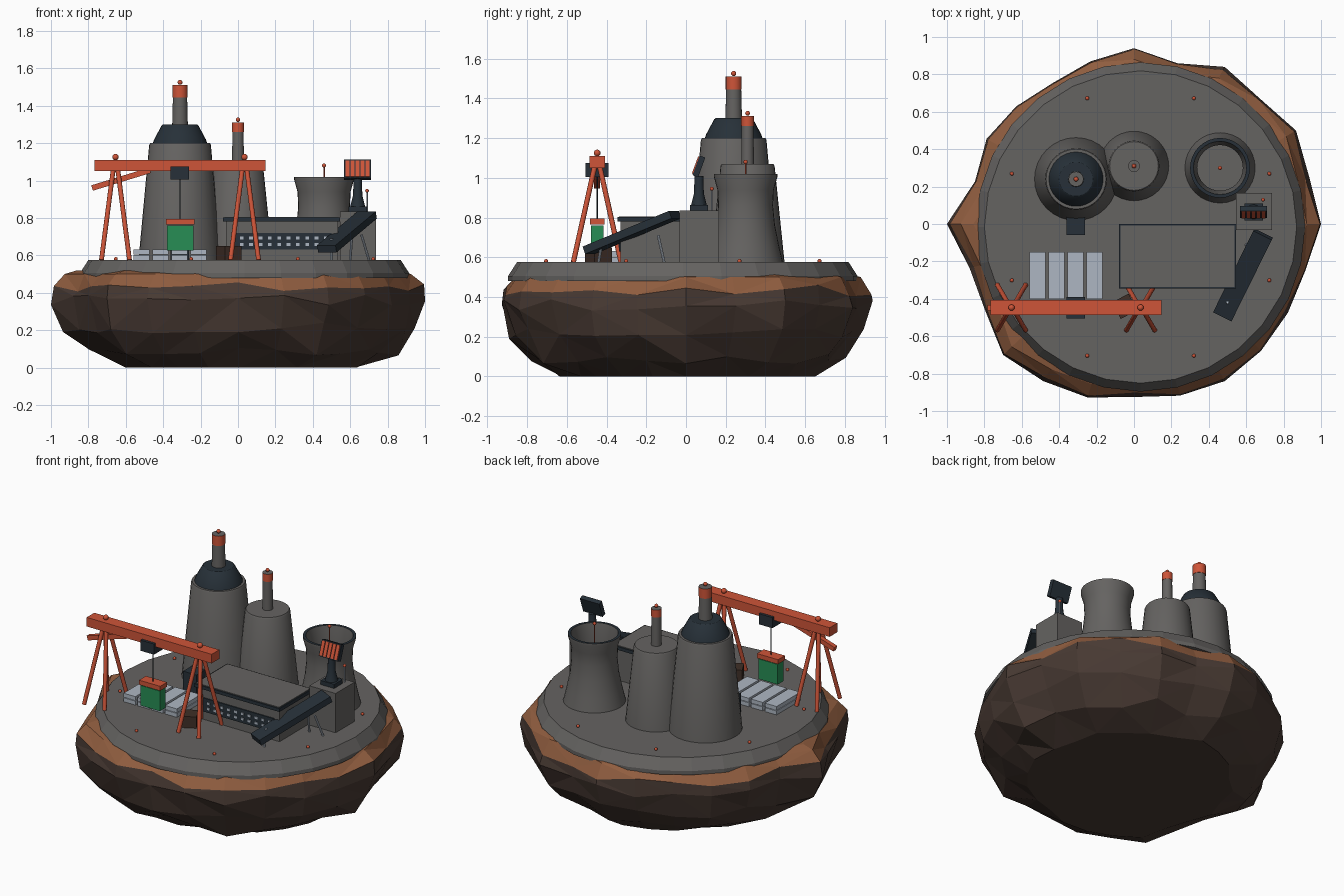
import bpy, bmesh, math, random
from mathutils import Vector, Matrix

random.seed(4)
cube = bpy.data.objects.get("Cube")
if cube:
    bpy.data.objects.remove(cube)


def material(name, r, g, b):
    m = bpy.data.materials.new(name)
    m.use_nodes = True
    m.diffuse_color = (r, g, b, 1)
    m.node_tree.nodes["Principled BSDF"].inputs["Base Color"].default_value = (r, g, b, 1)
    return m


ROCK = material("dark rock", 0.065, 0.042, 0.033)
RUST = material("rust soil", 0.28, 0.11, 0.05)
GREY = material("concrete grey", 0.13, 0.125, 0.12)
NAVY = material("dark navy", 0.02, 0.03, 0.04)
RED = material("signal orange", 0.62, 0.09, 0.04)
GREEN = material("container green", 0.02, 0.27, 0.09)
STEEL = material("pale steel", 0.42, 0.47, 0.54)
BROWN = material("crate brown", 0.05, 0.028, 0.02)


def finish(name, bm, mats, angle=30):
    bmesh.ops.remove_doubles(bm, verts=bm.verts, dist=1e-5)
    bmesh.ops.recalc_face_normals(bm, faces=bm.faces)
    me = bpy.data.meshes.new(name)
    bm.to_mesh(me)
    bm.free()
    for m in mats:
        me.materials.append(m)
    if angle:
        for p in me.polygons:
            p.use_smooth = True
        me.set_sharp_from_angle(angle=math.radians(angle))
    ob = bpy.data.objects.new(name, me)
    bpy.context.collection.objects.link(ob)
    return ob


def box(name, mat, x, y, z, rot=None):
    """Box from (min, max) ranges, turned about its own centre."""
    lo, hi = Vector((x[0], y[0], z[0])), Vector((x[1], y[1], z[1]))
    bm = bmesh.new()
    turn = rot or Matrix.Identity(4)
    bmesh.ops.create_cube(bm, size=1, matrix=Matrix.Translation((lo + hi) / 2) @ turn
                          @ Matrix.Diagonal((*(hi - lo), 1)))
    return finish(name, bm, [mat], 0)


def rod(name, mat, a, b, r, sides=10):
    a, b = Vector(a), Vector(b)
    d = b - a
    bm = bmesh.new()
    bmesh.ops.create_cone(bm, cap_ends=True, segments=sides, radius1=r, radius2=r, depth=d.length,
                          matrix=Matrix.Translation((a + b) / 2) @ d.to_track_quat('Z', 'Y').to_matrix().to_4x4())
    return finish(name, bm, [mat], 40)


def beam(name, mat, a, b, w, h):
    a, b = Vector(a), Vector(b)
    d = b - a
    bm = bmesh.new()
    bmesh.ops.create_cube(bm, size=1, matrix=Matrix.Translation((a + b) / 2)
                          @ d.to_track_quat('Y', 'Z').to_matrix().to_4x4()
                          @ Matrix.Diagonal((w, d.length, h, 1)))
    return finish(name, bm, [mat], 0)


def ball(name, at, r):
    bm = bmesh.new()
    bmesh.ops.create_uvsphere(bm, u_segments=12, v_segments=8, radius=r, matrix=Matrix.Translation(at))
    return finish(name, bm, [RED], 60)


def lathe(name, centre, profile, mats, bands=None, n=32, angle=30):
    """Turn (radius, height) points; bands gives a material slot per segment."""
    bm = bmesh.new()
    rings = [[bm.verts.new((centre[0] + r * math.cos(2 * math.pi * i / n),
                            centre[1] + r * math.sin(2 * math.pi * i / n), z)) for i in range(n)]
             for r, z in profile]
    for k in range(len(rings) - 1):
        for i in range(n):
            j = (i + 1) % n
            f = bm.faces.new((rings[k][i], rings[k][j], rings[k + 1][j], rings[k + 1][i]))
            f.material_index = bands[k] if bands else 0
    return finish(name, bm, mats, angle)


# Rock island: uneven outline, faceted rings, soil on the upper rings
outline = [1.0, .97, 1.0, .95, .97, .89, .94, .9, .87, .89, .91, .88,
           1.0, .91, .92, .99, .97, .96, .925, .95, .97, .96, .95, .95]
levels = [(0, .66, .04), (.09, .83, .03), (.21, .955, .02), (.36, 1, 0), (.435, .985, .01),
          (.5, .93, .01), (.52, .86, .01)]
bm = bmesh.new()
n = len(outline)
rings = []
for k, (z, s, jit) in enumerate(levels):
    ring = []
    for i, r in enumerate(outline):
        even = 0.93 + (r - 0.93) * (0.5 if k == 0 else 1)
        rad = even * s + random.uniform(-jit, jit)
        a = 2 * math.pi * i / n
        dz = random.uniform(-.03, .03) if 0 < k < 5 else 0
        ring.append(bm.verts.new((rad * math.cos(a) + .03 * (1 - s), rad * math.sin(a), z + dz)))
    rings.append(ring)
for k in range(len(rings) - 1):
    for i in range(n):
        j = (i + 1) % n
        f = bm.faces.new((rings[k][i], rings[k][j], rings[k + 1][j], rings[k + 1][i]))
        f.material_index = int(k >= 4)
bm.faces.new(rings[0])
bm.faces.new(rings[-1]).material_index = 1
bmesh.ops.triangulate(bm, faces=[f for f in bm.faces if len(f.verts) == 4])
finish("rock_island", bm, [ROCK, RUST], 0)

# Deck with perimeter lights
DX, DY, DZ = .035, -.016, .575
lathe("deck", (DX, DY), [(0, .48), (.88, .48), (.88, .505), (.835, DZ), (0, DZ)], [GREY], n=28, angle=0)
for i in range(8):
    a = math.pi * (i + .5) / 4
    ball("deck_light", (DX + .745 * math.cos(a), DY + .745 * math.sin(a), DZ + .006), .01)

# Large tower with dark cone and chimney
T1 = (-.31, .24)
lathe("large_tower", T1, [(.222, DZ), (.165, 1.19), (.16, 1.2), (0, 1.2)], [GREY])
lathe("tower_cone", T1, [(.145, 1.2), (.138, 1.22), (.098, 1.295), (.09, 1.3), (0, 1.3)], [NAVY])
lathe("large_chimney", T1, [(.042, 1.29), (.038, 1.445), (.04, 1.445), (.04, 1.51), (0, 1.51)],
      [GREY, RED], [0, 1, 1, 0], 20)
ball("large_chimney_light", (*T1, 1.525), .013)
box("tower_door", NAVY, (-.36, -.262), (-.06, .06), (DZ, .7))

# Medium tower with chimney
T2 = (0, .31)
lathe("medium_tower", T2, [(.186, DZ), (.136, 1.06), (.13, 1.07), (0, 1.07)], [GREY])
lathe("medium_chimney", T2, [(.032, 1.06), (.03, 1.26), (.032, 1.26), (.032, 1.31), (0, 1.31)],
      [GREY, RED], [0, 1, 1, 0], 20)
ball("medium_chimney_light", (*T2, 1.325), .012)

# Cooling tower, open at the top, with a mast inside
T3 = (.46, .3)
lathe("cooling_tower", T3, [(.188, DZ), (.168, .66), (.148, .76), (.138, .86), (.142, .94), (.16, 1.005),
                            (.16, 1.02), (.142, 1.02), (.122, .9), (.125, .8), (0, .8)],
      [GREY, NAVY], [0, 0, 0, 0, 0, 0, 1, 0, 0, 0])
rod("cooling_mast", RED, (*T3, .8), (*T3, 1.075), .004, 8)
ball("cooling_mast_light", (*T3, 1.08), .011)

# Main hall with roof trim and window band
box("main_hall", GREY, (-.065, .535), (-.33, -.01), (DZ, .785))
box("roof_trim", NAVY, (-.08, .545), (-.345, 0), (.78, .802))
box("roof_panel", GREY, (-.072, .537), (-.337, -.008), (.8, .806))
box("window_band", NAVY, (-.02, .5), (-.337, -.32), (.63, .72))
for row in range(2):
    for i in range(10):
        x, z = .01 + i * .05, .65 + row * .035
        box("hall_window", STEEL, (x, x + .02), (-.341, -.33), (z, z + .015))

# Control block with radar panel
box("control_block", GREY, (.545, .738), (-.033, .165), (DZ, .835))
box("radar_base", NAVY, (.59, .69), (.02, .11), (.83, .862))
lathe("radar_pedestal", (.64, .065), [(.04, .86), (.025, .92), (.022, 1.01), (0, 1.01)], [NAVY], n=12)
tilt = Matrix.Rotation(math.radians(-20), 4, 'X')
box("radar_panel", NAVY, (.568, .71), (.05, .08), (1.005, 1.11), tilt)
hub = Vector((.639, .065, 1.0575))
for i in range(5):
    at = hub + tilt @ Vector(((i - 2) * .027, -.017, 0))
    box("radar_stripe", RED, (at.x - .0105, at.x + .0105), (at.y - .004, at.y + .004),
        (at.z - .046, at.z + .046), tilt)
rod("antenna", STEEL, (.69, .13, .83), (.69, .13, .94), .004, 8)
ball("antenna_light", (.69, .13, .945), .01)

# Conveyor with belt plate and supports
beam("conveyor", NAVY, (.475, -.49, .635), (.69, -.055, .815), .11, .04)
rod("conveyor_leg", STEEL, (.66, -.14, .71), (.7, -.11, DZ), .007, 8)
rod("conveyor_leg", STEEL, (.61, -.14, .71), (.6, -.11, DZ), .007, 8)
rod("conveyor_foot", STEEL, (.5, -.42, .69), (.5, -.44, DZ), .007, 8)

# Gantry crane
CY = -.447
box("crane_beam", RED, (-.767, .148), (CY - .04, CY + .04), (1.05, 1.11))
for cx in (-.655, .035):
    for sx in (-1, 1):
        for sy in (-1, 1):
            rod("crane_leg", RED, (cx + sx * .012, CY + sy * .012, 1.06),
                (cx + sx * .075, CY + sy * .12, DZ), .013)
    ball("crane_light", (cx, CY, 1.125), .017)
beam("crane_brace", RED, (-.78, CY, .96), (-.47, CY, 1.055), .03, .03)
box("trolley", NAVY, (-.36, -.262), (CY - .058, CY + .058), (1.005, 1.075))
rod("crane_cable", NAVY, (-.31, CY, 1.01), (-.31, CY, .78), .003, 8)
box("spreader", RED, (-.386, -.232), (CY - .036, CY + .036), (.765, .795))
box("container", GREEN, (-.38, -.238), (CY - .031, CY + .031), (.627, .76))

# Stacked slabs and crate
for i in range(4):
    x = -.558 + i * .1015
    for k in range(2):
        z = DZ + k * .03
        box("stacked_slab", STEEL, (x, x + .086), (-.4, -.15), (z, z + .026))
box("crate", BROWN, (-.1, 0), (-.49, -.39), (DZ, .65), Matrix.Rotation(math.radians(28), 4, 'Z'))
